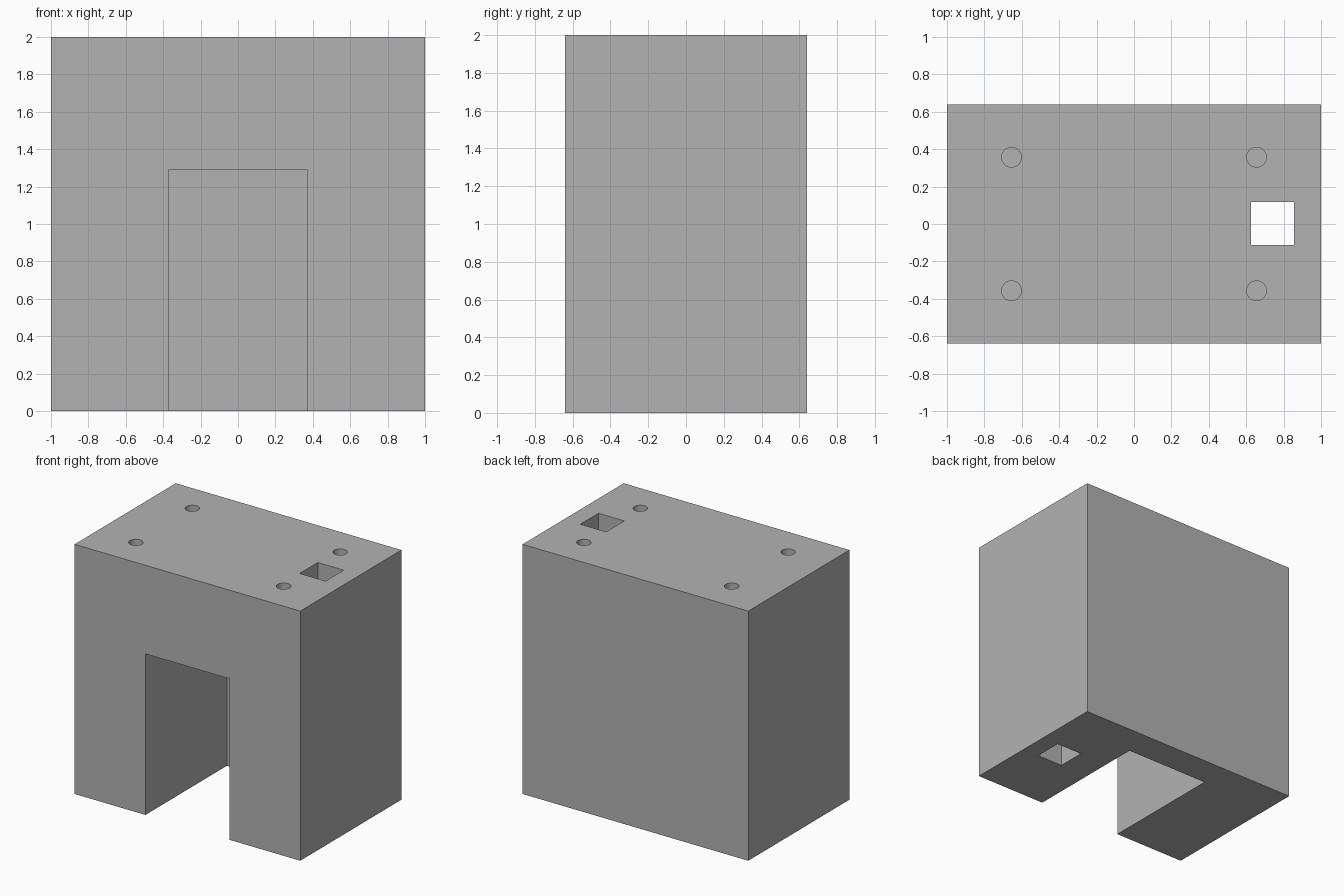
import bpy
import math

default = bpy.data.objects.get("Cube")
if default:
    bpy.data.objects.remove(default, do_unlink=True)

grey = bpy.data.materials.new("plain grey")
grey.use_nodes = True
colour = (0.45, 0.45, 0.45, 1)
grey.diffuse_color = colour
grey.node_tree.nodes["Principled BSDF"].inputs["Base Color"].default_value = colour


def box(name, low, high):
    """Axis-aligned box between two corners."""
    centre = [(a + b) / 2 for a, b in zip(low, high)]
    bpy.ops.mesh.primitive_cube_add(size=1, location=centre)
    obj = bpy.context.object
    obj.name = name
    obj.scale = [b - a for a, b in zip(low, high)]
    bpy.ops.object.transform_apply(location=True, rotation=False, scale=True)
    obj.data.materials.append(grey)
    return obj


# Solid block
block = box("block", (-1, -0.64, 0), (1, 0.64, 2))

# Front slot, open at the bottom, and square shaft through the left leg
cutters = [
    box("slot_cutter", (-0.372, -1, -0.5), (0.372, 0.39, 1.29)),
    box("shaft_cutter", (0.625, -0.113, -0.5), (0.855, 0.117, 2.5)),
]

# Four blind round holes in the top
hole_depth = 0.3
for x in (-0.655, 0.655):
    for y in (-0.357, 0.357):
        bpy.ops.mesh.primitive_cylinder_add(
            vertices=48, radius=0.053, depth=2 * hole_depth, location=(x, y, 2))
        cutter = bpy.context.object
        cutter.name = "hole_cutter"
        cutter.data.materials.append(grey)
        cutters.append(cutter)

# Cut the openings, then discard the cutters
bpy.ops.object.select_all(action="DESELECT")
block.select_set(True)
bpy.context.view_layer.objects.active = block
for cutter in cutters:
    cutter.hide_render = True
    cut = block.modifiers.new(cutter.name, "BOOLEAN")
    cut.operation = "DIFFERENCE"
    cut.solver = "EXACT"
    cut.object = cutter
    bpy.ops.object.modifier_apply(modifier=cut.name)
for cutter in cutters:
    bpy.data.objects.remove(cutter, do_unlink=True)

bpy.ops.object.shade_smooth_by_angle(angle=math.radians(30))
